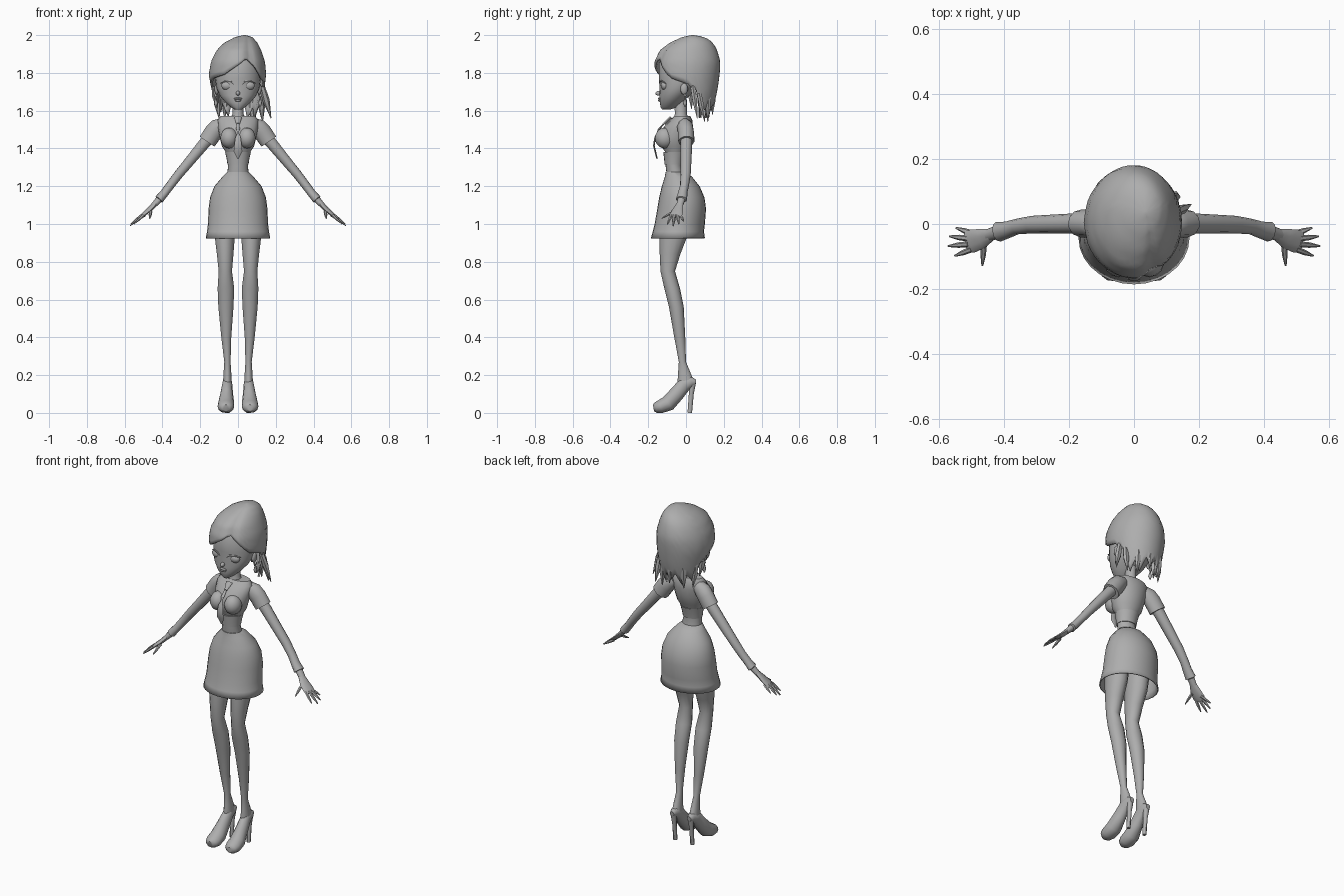
import bpy, bmesh, math
from mathutils import Vector

grey = bpy.data.materials.new("plain_grey")
grey.diffuse_color = (0.42, 0.42, 0.42, 1)


def finish(name, bm, mirror=False, thick=0, angle=45):
    bmesh.ops.recalc_face_normals(bm, faces=bm.faces)
    for v in bm.verts:
        v.co.z = max(v.co.z, 0)
    me = bpy.data.meshes.new(name)
    bm.to_mesh(me)
    bm.free()
    me.materials.append(grey)
    for p in me.polygons:
        p.use_smooth = True
    me.set_sharp_from_angle(angle=math.radians(angle))
    ob = bpy.data.objects.new(name, me)
    bpy.context.collection.objects.link(ob)
    if thick:
        s = ob.modifiers.new("thickness", "SOLIDIFY")
        s.thickness = thick
        s.offset = -1
    if mirror:
        ob.modifiers.new("mirror", "MIRROR")
    return ob


def skin(name, loops, caps=(True, True), **kw):
    """Bridge a list of equal closed loops with quads."""
    bm = bmesh.new()
    rows = [[bm.verts.new(p) for p in loop] for loop in loops]
    n = len(rows[0])
    for a, b in zip(rows, rows[1:]):
        for i in range(n):
            j = (i + 1) % n
            bm.faces.new((a[i], a[j], b[j], b[i]))
    if caps[0]:
        bm.faces.new(rows[0])
    if caps[1]:
        bm.faces.new(rows[-1])
    return finish(name, bm, **kw)


def stack(name, rings, n=20, **kw):
    """Horizontal oval rings: z, x centre, half width, front y, back y."""
    loops = []
    for z, xc, xh, yf, yb in rings:
        loops.append([(xc + xh * math.sin(2 * math.pi * i / n),
                       (yf + yb) / 2 - (yb - yf) / 2 * math.cos(2 * math.pi * i / n), z)
                      for i in range(n)])
    return skin(name, loops, **kw)


def tube(name, pts, n=10, **kw):
    """Oval tube along points: x, y, z, sideways radius, other radius."""
    loops = []
    for k, (x, y, z, a, b) in enumerate(pts):
        t = Vector(pts[min(k + 1, len(pts) - 1)][:3]) - Vector(pts[max(k - 1, 0)][:3])
        t.normalize()
        ref = Vector((0, 0, 1)) if abs(t.z) < 0.85 else Vector((0, 1, 0))
        side = t.cross(ref).normalized()
        up = side.cross(t)
        loops.append([Vector((x, y, z)) + side * a * math.cos(2 * math.pi * i / n)
                      + up * b * math.sin(2 * math.pi * i / n) for i in range(n)])
    return skin(name, loops, **kw)


def ball(name, c, r, mirror=False):
    bm = bmesh.new()
    bmesh.ops.create_uvsphere(bm, u_segments=14, v_segments=10, radius=1)
    for v in bm.verts:
        v.co = Vector((c[i] + v.co[i] * r[i] for i in range(3)))
    return finish(name, bm, mirror=mirror)


def interp(table, x):
    """Linear lookup in rows sorted by their first value."""
    if x <= table[0][0]:
        return table[0][1:]
    for a, b in zip(table, table[1:]):
        if x <= b[0]:
            f = (x - a[0]) / (b[0] - a[0])
            return [p + (q - p) * f for p, q in zip(a[1:], b[1:])]
    return table[-1][1:]


# torso, waistband, bust and neck
stack("torso", [(1.24, 0, .06, -.10, .0), (1.31, 0, .052, -.108, -.02),
                (1.385, 0, .068, -.112, .0), (1.41, 0, .085, -.13, .015),
                (1.46, 0, .097, -.14, .03), (1.51, 0, .106, -.12, .037),
                (1.55, 0, .108, -.082, .034), (1.573, 0, .09, -.062, .022)])
stack("waistband", [(1.315, 0, .056, -.113, -.014), (1.345, 0, .06, -.116, -.008),
                    (1.38, 0, .068, -.12, .002)])
ball("bust", (.047, -.112, 1.455), (.047, .052, .055), mirror=True)
stack("neck", [(1.55, 0, .045, -.07, .015), (1.585, 0, .028, -.058, .004),
               (1.66, 0, .028, -.065, .004)], n=12)

# tie with knot
tube("tie_knot", [(0, -.08, 1.565, .022, .008), (0, -.115, 1.53, .009, .008)], n=6)
tube("tie", [(0, -.118, 1.53, .008, .005), (0, -.145, 1.5, .01, .005),
             (0, -.163, 1.46, .014, .005), (0, -.17, 1.415, .02, .005),
             (0, -.163, 1.385, .023, .005), (0, -.153, 1.345, .003, .004)], n=6)

# skirt, open below
stack("skirt", [(1.275, 0, .056, -.108, -.005), (1.25, 0, .082, -.112, .032),
                (1.2, 0, .125, -.128, .072), (1.14, 0, .148, -.142, .098),
                (1.08, 0, .156, -.152, .106), (1.0, 0, .159, -.166, .10),
                (.96, 0, .164, -.176, .095), (.925, 0, .171, -.186, .10)],
      n=28, caps=(True, False), thick=.006)

# legs
stack("leg", [(1.08, .07, .062, -.13, .03), (.93, .07, .054, -.14, .005),
              (.84, .068, .045, -.139, -.03), (.75, .067, .036, -.135, -.058),
              (.66, .064, .045, -.115, -.032), (.56, .064, .041, -.09, -.012),
              (.4, .062, .027, -.062, -.004), (.27, .056, .017, -.038, .0),
              (.21, .056, .021, -.042, .025), (.16, .056, .024, -.045, .045)],
      n=14, mirror=True)

# high heeled shoes
tube("shoe", [(.056, .052, .163, .013, .014), (.056, .03, .165, .024, .028),
              (.057, -.008, .15, .027, .038), (.06, -.05, .1, .034, .04),
              (.063, -.095, .05, .043, .042), (.064, -.135, .033, .044, .036),
              (.064, -.16, .028, .036, .028), (.064, -.172, .026, .02, .018)],
     n=12, mirror=True)
tube("heel", [(.056, .036, .16, .018, .017), (.056, .028, .1, .012, .013),
              (.056, .02, 0, .011, .012)], n=8, mirror=True)

# sleeves, arms and cuffs
tube("sleeve", [(.075, -.01, 1.53, .035, .035), (.105, -.005, 1.513, .043, .048),
                (.13, 0, 1.485, .043, .05), (.163, .002, 1.437, .043, .049)], mirror=True)
tube("arm", [(.13, .0, 1.48, .032, .032), (.18, .002, 1.425, .031, .032),
             (.25, .0, 1.34, .029, .028), (.315, -.002, 1.262, .027, .025),
             (.36, -.008, 1.203, .024, .023), (.39, -.018, 1.163, .026, .022),
             (.418, -.024, 1.13, .031, .024), (.42, -.025, 1.128, .021, .018),
             (.45, -.035, 1.095, .019, .014)], mirror=True)

# hands with fingers and thumb
tube("palm", [(.44, -.033, 1.105, .019, .014), (.47, -.045, 1.075, .031, .012),
              (.5, -.053, 1.05, .036, .010), (.517, -.056, 1.037, .03, .006)], mirror=True)
fingers = [(.495, -.03, .548, -.012, 1.015), (.51, -.045, .568, -.038, 1.0),
           (.51, -.062, .572, -.068, .99), (.5, -.078, .552, -.098, 1.0),
           (.462, -.065, .467, -.128, 1.03)]
for k, (x0, y0, x1, y1, z1) in enumerate(fingers):
    z0 = 1.046 + (.02 if k == 4 else 0)
    tube("thumb" if k == 4 else "finger",
         [(x0, y0, z0, .009, .008), ((x0 + x1) / 2, (y0 + y1) / 2, (z0 + z1) / 2, .0085, .007),
          (x1, y1, z1, .003, .003)], n=6, mirror=True)

# head
stack("head", [(1.605, 0, .016, -.125, -.085), (1.618, 0, .038, -.134, -.05),
               (1.645, 0, .068, -.139, -.02), (1.68, 0, .097, -.141, .02),
               (1.72, 0, .114, -.139, .06), (1.77, 0, .121, -.143, .1),
               (1.85, 0, .12, -.143, .12), (1.92, 0, .09, -.1, .1)], n=24)
ball("nose", (0, -.142, 1.692), (.011, .02, .013))
ball("upper_lip", (0, -.138, 1.664), (.022, .011, .006))
ball("lower_lip", (0, -.137, 1.654), (.017, .011, .007))
ball("eye", (.056, -.113, 1.733), (.033, .02, .025), mirror=True)
tube("eyelash", [(.022, -.139, 1.738, .002, .002), (.04, -.139, 1.755, .004, .005),
                 (.066, -.129, 1.757, .004, .005), (.094, -.108, 1.745, .002, .002)],
     n=6, mirror=True)
ball("ear", (.113, -.01, 1.715), (.012, .02, .03), mirror=True)
ball("earring_bead", (.118, -.005, 1.68), (.007, .007, .009), mirror=True)
tube("earring_drop", [(.118, -.005, 1.674, .002, .002), (.117, -.005, 1.64, .01, .01),
                      (.117, -.005, 1.622, .004, .004)], n=8, mirror=True)

# hair shell: oval outline by height, lower edge by angle from the front
outline = [(1.52, 0, .095, -.05, .105), (1.62, 0, .12, -.1, .145), (1.7, 0, .138, -.13, .165),
           (1.79, -.003, .152, -.167, .178), (1.86, 0, .143, -.167, .182),
           (1.92, .005, .118, -.138, .165), (1.96, .015, .088, -.085, .143),
           (1.99, .03, .045, -.02, .1), (2.0, .035, .005, .03, .04)]
edge = [(-180, 1.63), (-150, 1.6), (-120, 1.62), (-105, 1.68), (-88, 1.74), (-60, 1.77),
        (-30, 1.79), (0, 1.84), (20, 1.88), (40, 1.83), (60, 1.77), (90, 1.74),
        (105, 1.68), (120, 1.59), (150, 1.59), (180, 1.63)]
N, rows = 48, 15
loops = []
for r in range(rows):
    loop = []
    for i in range(N):
        deg = -180 + 360 * i / N
        low = interp(edge, deg)[0]
        if abs(deg) > 100:
            low += (-.03, 0, .03, 0)[i % 4]
        z = 2 - (2 - low) * (r / (rows - 1)) ** 1.6
        xc, xh, yf, yb = interp(outline, z)
        s = 1 - .07 * math.exp(-((deg - 27) / 9) ** 2)
        a = math.radians(deg)
        loop.append((xc + xh * s * math.sin(a), (yf + yb) / 2 - (yb - yf) / 2 * s * math.cos(a), z))
    loops.append(loop)
skin("hair", loops, caps=(True, False), thick=.012, angle=60)

# loose hair strands: root, then tip
strands = [((.128, .035, 1.73), (.175, .06, 1.56)), ((.12, .07, 1.69), (.13, .1, 1.54)),
           ((.07, .12, 1.68), (.075, .115, 1.54)), ((0, .145, 1.7), (.01, .14, 1.58)),
           ((-.07, .125, 1.69), (-.07, .12, 1.56)), ((-.115, .07, 1.7), (-.1, .08, 1.56)),
           ((-.125, .02, 1.73), (-.11, .03, 1.61))]
for p, q in strands:
    p, q = Vector(p), Vector(q)
    m = p.lerp(q, .45)
    tube("hair_strand", [(*p, .014, .014), (*m, .019, .014), (*q, .002, .002)], n=6)
